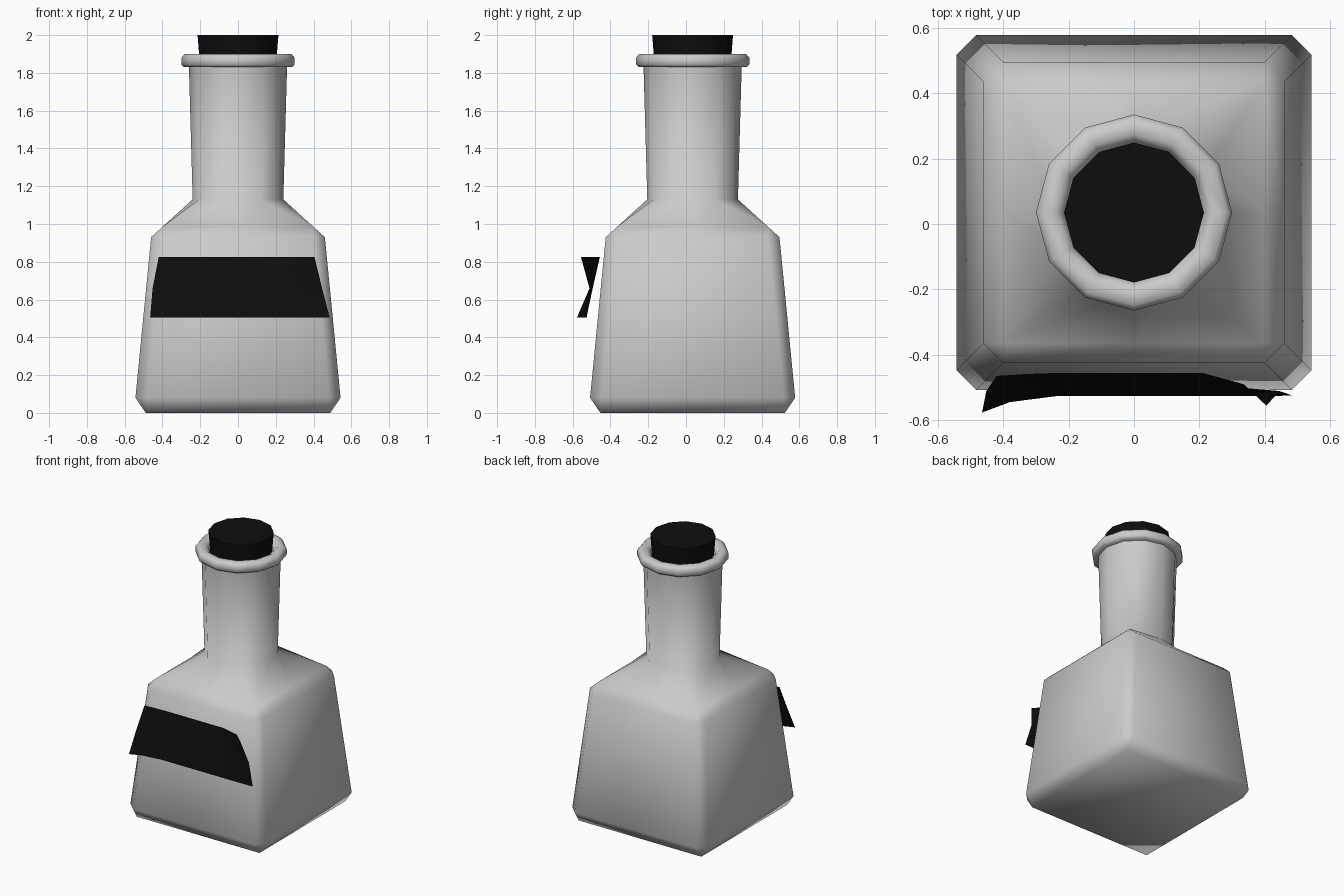
import bpy
import bmesh
from math import cos, sin, pi, radians

if "Cube" in bpy.data.objects:
    bpy.data.objects.remove(bpy.data.objects["Cube"])

CY = 0.035   # bottle axis sits slightly behind the origin
N = 12       # sides of the round parts


def circle(r, z):
    return [(r * cos(2 * pi * i / N), CY + r * sin(2 * pi * i / N), z) for i in range(N)]


def square(h, c, z):
    """Square of half width h with corners cut by c, 12 points matching circle()."""
    pts, side = [], [(h, 0), (h, h - c), (h - c, h)]
    for _ in range(4):
        pts += [(x, CY + y, z) for x, y in side]
        side = [(-y, x) for x, y in side]
    return pts


def loft(name, rows, wrap=True, cap_start=False, cap_end=False, loop=False,
         color=None, angle=None):
    bm = bmesh.new()
    vs = [[bm.verts.new(p) for p in row] for row in rows]
    if loop:
        vs.append(vs[0])
    n = len(rows[0])
    for a, b in zip(vs, vs[1:]):
        for i in range(n if wrap else n - 1):
            j = (i + 1) % n
            bm.faces.new((a[i], a[j], b[j], b[i]))
    if cap_start:
        bm.faces.new(vs[0][::-1])
    if cap_end:
        bm.faces.new(vs[-1])
    bmesh.ops.remove_doubles(bm, verts=bm.verts, dist=0.0005)
    if wrap:
        bmesh.ops.recalc_face_normals(bm, faces=bm.faces)
    me = bpy.data.meshes.new(name)
    bm.to_mesh(me)
    bm.free()
    ob = bpy.data.objects.new(name, me)
    bpy.context.collection.objects.link(ob)
    bpy.ops.object.select_all(action='DESELECT')
    ob.select_set(True)
    bpy.context.view_layer.objects.active = ob
    if angle:
        bpy.ops.object.shade_smooth_by_angle(angle=radians(angle))
    else:
        bpy.ops.object.shade_smooth()
    if color:
        me.materials.append(color)
    return ob


black = bpy.data.materials.new("black")
black.diffuse_color = (0.004, 0.004, 0.004, 1)
black.use_nodes = True
black.node_tree.nodes["Principled BSDF"].inputs["Base Color"].default_value = black.diffuse_color

# bottle: chamfered tapering square body, shoulder and round neck
loft("bottle", [
    square(0.488, 0, 0), square(0.543, 0.06, 0.08),
    square(0.46, 0.06, 0.93), square(0.40, 0, 0.985),
    circle(0.24, 1.13), circle(0.26, 1.84)], cap_start=True)

# rolled lip around the mouth
lip = [(0.22, 1.83), (0.285, 1.83), (0.30, 1.845), (0.30, 1.88),
       (0.283, 1.90), (0.24, 1.90), (0.213, 1.875)]
loft("lip", [circle(r, z) for r, z in lip], loop=True, angle=70)

# stopper
loft("stopper", [circle(0.195, 1.76), circle(0.214, 2.0)],
     cap_start=True, cap_end=True, color=black, angle=40)

# curling paper label in front of the body: bottom, middle and top rows of (x, y)
label = {
    0.505: [(-0.465, -0.577), (-0.38, -0.545), (-0.24, -0.527), (0.22, -0.527), (0.37, -0.527), (0.485, -0.525)],
    0.66: [(-0.452, -0.511), (-0.36, -0.502), (-0.24, -0.494), (0.215, -0.494), (0.35, -0.503), (0.445, -0.511)],
    0.825: [(-0.42, -0.465), (-0.33, -0.459), (-0.24, -0.456), (0.21, -0.456), (0.335, -0.49), (0.405, -0.556)],
}
loft("label", [[(x, y, z) for x, y in row] for z, row in label.items()],
     wrap=False, color=black)
